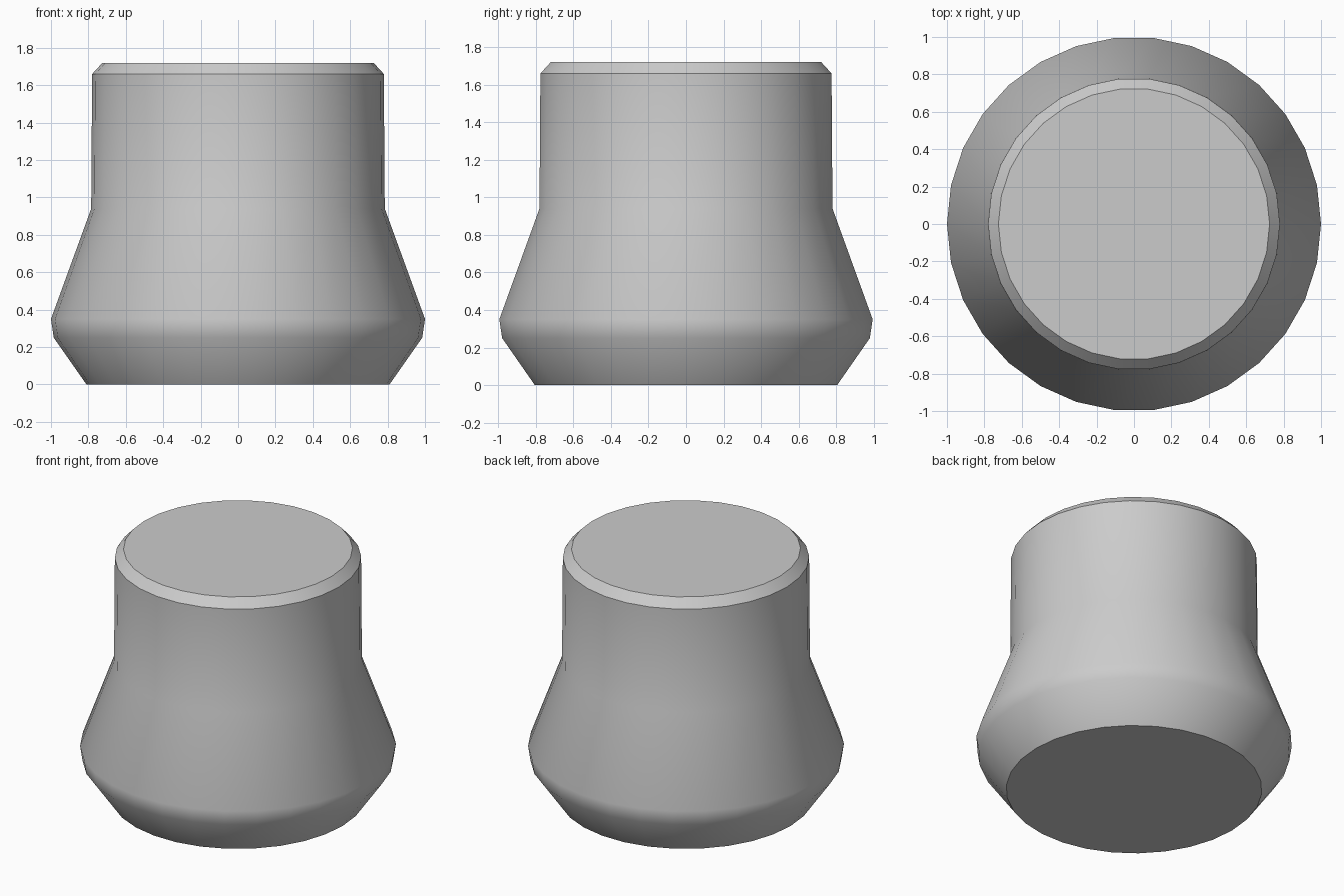
import bpy, bmesh, math

cube = bpy.data.objects.get("Cube")
if cube:
    bpy.data.objects.remove(cube, do_unlink=True)

grey = bpy.data.materials.new("plain grey")
grey.use_nodes = True
colour = (0.6, 0.6, 0.6, 1)
grey.diffuse_color = colour
grey.node_tree.nodes["Principled BSDF"].inputs["Base Color"].default_value = colour


def ring(bm, radius, z, sides):
    """Closed loop of edges around the z axis."""
    verts = [bm.verts.new((radius * math.cos(math.tau * i / sides),
                           radius * math.sin(math.tau * i / sides), z))
             for i in range(sides)]
    edges = [bm.edges.new((verts[i], verts[(i + 1) % sides])) for i in range(sides)]
    return verts, edges


# Turned outer body, then bevelled socket with a narrower floor: radius, height, sides
profile = [
    (0.81, 0, 30), (0.985, 0.25, 30), (1, 0.35, 30), (0.785, 0.94, 30),
    (0.78, 1.66, 30), (0.725, 1.72, 30),
    (0.24, 1.72, 10), (0.175, 1.66, 10), (0.175, 1.35, 6),
]
bm = bmesh.new()
rings = [ring(bm, *p) for p in profile]
for (_, lower), (_, upper) in zip(rings, rings[1:]):
    bmesh.ops.bridge_loops(bm, edges=lower + upper)

# Underside and socket floor
bm.faces.new(rings[0][0])
bm.faces.new(rings[-1][0])
bmesh.ops.recalc_face_normals(bm, faces=bm.faces)

mesh = bpy.data.meshes.new("knob_body")
bm.to_mesh(mesh)
bm.free()
mesh.materials.append(grey)
knob = bpy.data.objects.new("knob_body", mesh)
bpy.context.collection.objects.link(knob)

# Soft turned sides with crisp chamfers
bpy.context.view_layer.objects.active = knob
knob.select_set(True)
bpy.ops.object.shade_smooth_by_angle(angle=math.radians(37))
